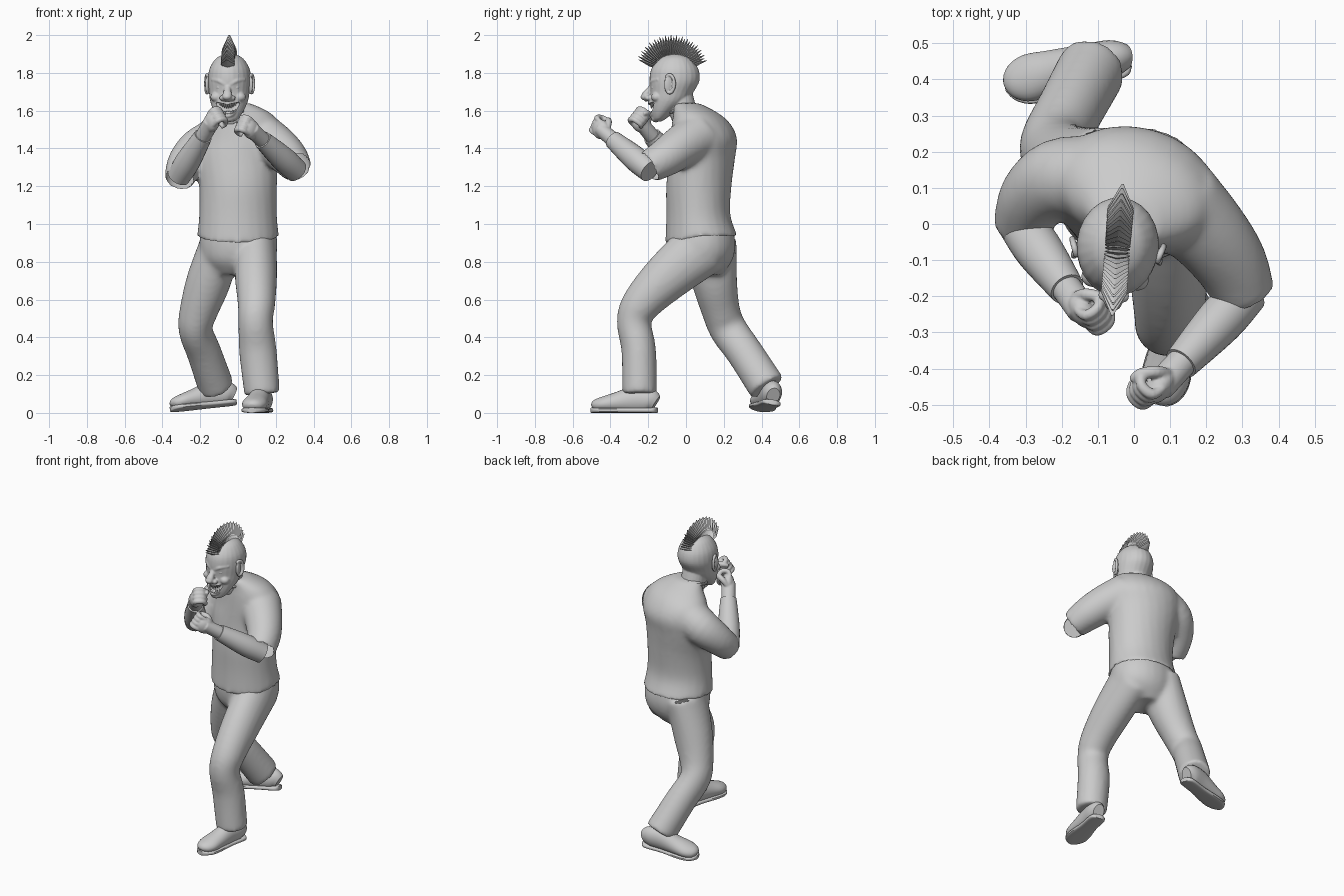
import bpy, bmesh
from math import sin, cos, pi, radians
from mathutils import Vector as V, Matrix

if "Cube" in bpy.data.objects:
    bpy.data.objects.remove(bpy.data.objects["Cube"])

T, R = Matrix.Translation, Matrix.Rotation

def make(name, bm):
    bmesh.ops.recalc_face_normals(bm, faces=bm.faces)
    me = bpy.data.meshes.new(name)
    bm.to_mesh(me)
    bm.free()
    ob = bpy.data.objects.new(name, me)
    bpy.context.collection.objects.link(ob)
    return ob

def catmull(rows, sub):
    rows = [list(r) + [0] * (6 - len(r)) for r in rows]
    out = []
    for i in range(len(rows) - 1):
        a, b, c, d = (rows[max(0, min(len(rows) - 1, i + k))] for k in (-1, 0, 1, 2))
        for t in (s / sub for s in range(sub)):
            out.append([.5 * (2*q + (r - p)*t + (2*p - 5*q + 4*r - w)*t*t + (3*q - p - 3*r + w)*t**3)
                        for p, q, r, w in zip(a, b, c, d)])
    return out + [rows[-1]]

def loft(name, rows, axis=None, ref=(1, 0, 0), n=24, sub=4, power=1):
    """Rows are x, y, z, radius along ref, other radius, yaw."""
    rows = catmull(rows, sub)
    bm, rings = bmesh.new(), []
    pts = [V(r[:3]) for r in rows]
    for i, r in enumerate(rows):
        nrm = V(axis) if axis else (pts[min(i + 1, len(pts) - 1)] - pts[max(i - 1, 0)]).normalized()
        u = V(ref) - nrm * nrm.dot(V(ref))
        u = R(r[5], 3, nrm) @ u.normalized()
        v = nrm.cross(u)
        ring = []
        for k in range(n):
            c, s = [(1 if q > 0 else -1) * abs(q)**power for q in (cos(2*pi*k/n), sin(2*pi*k/n))]
            ring.append(bm.verts.new(pts[i] + u * c * r[3] + v * s * r[4]))
        rings.append(ring)
    for a, b in zip(rings, rings[1:]):
        for k in range(n):
            bm.faces.new((a[k], a[(k+1) % n], b[(k+1) % n], b[k]))
    bm.faces.new(rings[0])
    bm.faces.new(rings[-1])
    return make(name, bm)

def ball(name, loc, scale, rot=Matrix()):
    bm = bmesh.new()
    bmesh.ops.create_uvsphere(bm, u_segments=24, v_segments=14, radius=1,
                              matrix=T(loc) @ rot @ Matrix.Diagonal((*scale, 1)))
    return make(name, bm)

def fuse(name, parts, voxel, smooth, cutter=None):
    bm = bmesh.new()
    for p in parts:
        bm.from_mesh(p.data)
        bpy.data.objects.remove(p)
    ob = make(name, bm)
    m = ob.modifiers.new("remesh", 'REMESH')
    m.mode, m.voxel_size = 'VOXEL', voxel
    m = ob.modifiers.new("smooth", 'SMOOTH')
    m.factor, m.iterations = .5, smooth
    if cutter:
        m = ob.modifiers.new("cut", 'BOOLEAN')
        m.operation, m.object = 'DIFFERENCE', cutter
    me = bpy.data.meshes.new_from_object(ob.evaluated_get(bpy.context.evaluated_depsgraph_get()))
    ob.modifiers.clear()
    ob.data = me
    return ob

def open_end(ob, point, out, reach):
    """Remove a closing cap so cloth ends in an open hem."""
    bm = bmesh.new()
    bm.from_mesh(ob.data)
    out = V(out).normalized()
    bmesh.ops.delete(bm, context='FACES', geom=[f for f in bm.faces if f.normal.dot(out) > .8
                     and (f.calc_center_median() - V(point)).length < reach])
    bm.to_mesh(ob.data)
    bm.free()

# Trousers: pelvis, bent front leg, trailing back leg
pelvis = loft("pelvis", [(0, .08, .97, .2, .172), (.003, .085, .88, .207, .178),
                         (0, .085, .8, .185, .157), (-.02, .09, .73, .1, .1)], axis=(0, 0, 1))
front_leg = loft("front_leg", [(.09, .09, .88, .115, .155), (.095, -.1, .72, .112, .13), (.098, -.235, .58, .1, .105),
                               (.093, -.275, .48, .092, .092), (.105, -.25, .33, .1, .092),
                               (.128, -.246, .1, .095, .092)])
back_leg = loft("back_leg", [(-.09, .12, .9, .11, .15), (-.155, .15, .7, .118, .122), (-.208, .185, .54, .102, .102),
                             (-.225, .225, .44, .09, .1), (-.18, .31, .32, .092, .097), (-.115, .43, .135, .096, .1)])
trousers = fuse("trousers", [pelvis, front_leg, back_leg], .012, 14)
open_end(trousers, (0, .08, .97), (0, 0, 1), .3)

# Shirt with sleeves ending at the elbows, hem dipping at the front
torso = loft("torso", [(0, .082, .935, .218, .192), (0, .065, 1.05, .206, .17), (0, .068, 1.2, .207, .173, -.1),
                       (-.005, .085, 1.35, .222, .173, -.2), (.01, .094, 1.45, .232, .172, -.28),
                       (.01, .08, 1.53, .215, .15, -.28), (.012, .05, 1.59, .16, .115, -.2),
                       (-.02, .0, 1.64, .085, .07)], axis=(0, 0, 1))
left_sleeve = loft("left_sleeve", [(.12, .06, 1.46, .13, .13), (.205, -.025, 1.41, .114, .114),
                                   (.268, -.11, 1.352, .102, .102), (.307, -.2, 1.3, .086, .086)])
right_sleeve = loft("right_sleeve", [(-.12, .125, 1.44, .12, .12), (-.21, .125, 1.395, .112, .112),
                                     (-.28, .07, 1.32, .096, .096), (-.31, -.015, 1.235, .08, .08)])
shirt = fuse("shirt", [torso, left_sleeve, right_sleeve], .012, 12)
open_end(shirt, (0, .08, .935), (0, 0, -1), .3)
open_end(shirt, (.307, -.2, 1.3), (.04, -.09, -.05), .1)
open_end(shirt, (-.31, -.015, 1.235), (-.03, -.085, -.085), .1)
for v in shirt.data.vertices:
    v.co.z -= .035 * max(0, min(1, (1.1 - v.co.z) / .15)) * max(0, (.08 - v.co.y) / .18)

# Forearms and fists
def arm(side_name, elbow, wrist, side, reach, size):
    e, w = V(elbow), V(wrist)
    d = (w - e).normalized()
    loft(side_name + "_forearm", [(*e, .062, .062), (*e.lerp(w, .4), .066, .066), (*w, .049, .049)])
    s = (V((0, 0, 1)) - d * d.z).normalized()
    n = d.cross(s) * side
    c = w + d * reach

    def digit(name, rows, ref):
        return loft(name, [(*(c + (d*x + s*y + n*z) * size), r*size, r*size) for x, y, z, r in rows], ref=ref, n=10)
    parts = [loft("wrist", [(*(w - d*.03), .042, .042), (*c, .044, .038)]),
             ball("palm", c, (.05*size, .046*size, .032*size), Matrix((d, s, n)).transposed().to_4x4()),
             digit("thumb", ((-.03, .025, .005, .014), (.0, .042, .03, .016), (.03, .032, .056, .014),
                             (.048, .012, .062, .009)), (1, 0, 0))]
    for o in (-.033, -.011, .011, .033):
        parts.append(digit("finger", ((.015, o, -.01, .01), (.05, o, 0, .014), (.052, o, .035, .0135),
                                      (.022, o, .052, .0125), (.002, o, .038, .01)), s))
    fuse(side_name + "_fist", parts, .005, 2)

arm("left", (.31, -.19, 1.28), (.13, -.385, 1.445), 1, .105, 1.12)
arm("right", (-.315, -.0, 1.25), (-.185, -.18, 1.465), -1, .105, 1.12)

# Shoes
def shoe(name, m):
    up = loft(name + "_upper", [(0, .168, .05, .035, .045), (0, .13, .068, .052, .065), (0, .05, .07, .055, .07),
                                (0, -.04, .056, .062, .054), (0, -.11, .046, .066, .042),
                                (0, -.155, .038, .048, .032), (0, -.172, .03, .02, .016)])
    sole = loft(name + "_sole", [(0, y, .014, r, .014) for y, r in ((.175, .025), (.15, .05), (.04, .053),
                                 (-.06, .067), (-.12, .067), (-.16, .048), (-.18, .02))], power=.6)
    for ob in (up, sole):
        ob.data.transform(m)

shoe("front_shoe", T((.108, -.325, 0)) @ R(-.2, 4, 'Z'))
shoe("back_shoe", T((-.18, .42, .025)) @ R(-1.36, 4, 'Z') @ R(.1, 4, 'X') @ R(-.17, 4, 'Y'))

# Head: skull, jaw, brows, cheeks, nose and lips, built on x = 0 then turned
before = set(bpy.data.objects)
parts = [loft("skull", [(0, -.15, 1.543, .03, .02), (0, -.14, 1.56, .055, .037), (0, -.12, 1.6, .08, .066),
                        (0, -.09, 1.65, .1, .1), (0, -.074, 1.7, .108, .115), (0, -.061, 1.76, .114, .133),
                        (0, -.059, 1.82, .107, .125), (0, -.058, 1.87, .078, .09),
                        (0, -.056, 1.893, .045, .052), (0, -.055, 1.902, .01, .012)], axis=(0, 0, 1)),
         loft("neck", [(.005, .0, 1.55, .075, .07), (0, -.045, 1.69, .078, .078)]),
         loft("nose", [(0, -.175, 1.74, .014, .012), (0, -.195, 1.71, .018, .015),
                       (0, -.215, 1.68, .026, .02), (0, -.2, 1.655, .02, .015)]),
         ball("nose_tip", (0, -.22, 1.673), (.024, .021, .018)),
         ball("chin", (0, -.16, 1.56), (.035, .024, .022))]
for s in (-1, 1):
    parts += [ball("nostril", (s*.027, -.198, 1.667), (.016, .018, .014)),
              ball("cheek", (s*.062, -.15, 1.672), (.032, .03, .026)),
              loft("brow", [(s*.01, -.184, 1.737, .01, .012), (s*.045, -.174, 1.757, .013, .013),
                            (s*.085, -.138, 1.765, .01, .01)], ref=(0, 1, 0))]

def smile(name, mid, tip, y, r, deep, end):
    return loft(name, [(x, y + 9*x*x, mid + (tip - mid) * (x/.06)**2, a, b) for x, a, b in
                ((-.06, end, end), (-.03, deep, r), (0, deep, r), (.03, deep, r), (.06, end, end))], ref=(0, 1, 0))

parts += [smile("upper_lip", 1.638, 1.645, -.19, .011, .011, .008),
          smile("lower_lip", 1.573, 1.638, -.183, .011, .011, .008)]
cutter = smile("mouth_cutter", 1.606, 1.642, -.198, .025, .03, .005)
cutter.hide_render = True
fuse("head", parts, .005, 3, cutter)
bpy.data.objects.remove(cutter)

# Teeth, tongue, eyes and ears
for row, z0, flip in (("upper", 1.622, pi), ("lower", 1.585, 0)):
    bm = bmesh.new()
    for x in ((i - 3.5) * .0115 for i in range(8)):
        bmesh.ops.create_cone(bm, cap_ends=True, segments=8, radius1=.0065, radius2=.002, depth=.021,
                              matrix=T((x, -.184 + 9*x*x, z0 + 9*x*x)) @ R(flip, 4, 'X'))
    make(row + "_teeth", bm)
ball("tongue", (0, -.168, 1.588), (.03, .022, .01))
for s, side in ((-1, "right"), (1, "left")):
    ball(side + "_eye", (s*.043, -.163, 1.723), (.02, .017, .013))
    lobe = ball("ear_lobe", (s*.112, -.082, 1.738), (.012, .026, .05), R(s*.4, 4, 'Z'))
    rim = loft("ear_rim", [(s*(.118 + .009*cos(a)), -.078 + .026*cos(a), 1.742 + .048*sin(a), .009, .009)
                           for a in (radians(-110 + 27*k) for k in range(10))], n=10, sub=2)
    fuse(side + "_ear", [lobe, rim], .004, 2)

# Mohawk: a fan of pointed blades
bm = bmesh.new()
for i in range(32):
    spin = T((0, -.075, 1.805)) @ R(radians(70 - 142 * i / 31), 4, 'X')
    for lo, hi, r1, r2 in ((.07, .125, .9, 1), (.125, .188 + .008 * (i % 2), 1, .08)):
        bmesh.ops.create_cone(bm, cap_ends=True, segments=4, radius1=r1, radius2=r2, depth=hi - lo,
                              matrix=spin @ T((0, 0, (lo + hi)/2)) @ Matrix.Diagonal((.036, .013, 1, 1)))
make("mohawk", bm)
for ob in set(bpy.data.objects) - before:
    ob.data.transform(T((-.045, -.06, 0)) @ R(-.08, 4, 'Z') @ T((0, .06, 0)))

# Shirt collar
loft("collar", [(-.04 + .082*cos(a), -.015 + .075*sin(a), 1.61 + .02*sin(a), .009, .009)
                for a in (2*pi*k/16 for k in range(17))], ref=(0, 0, 1), n=8, sub=2)

# Smooth shading with sharp hems and blades
for ob in bpy.data.objects:
    ob.select_set(True)
    bpy.context.view_layer.objects.active = ob
bpy.ops.object.shade_smooth_by_angle(angle=radians(40))
